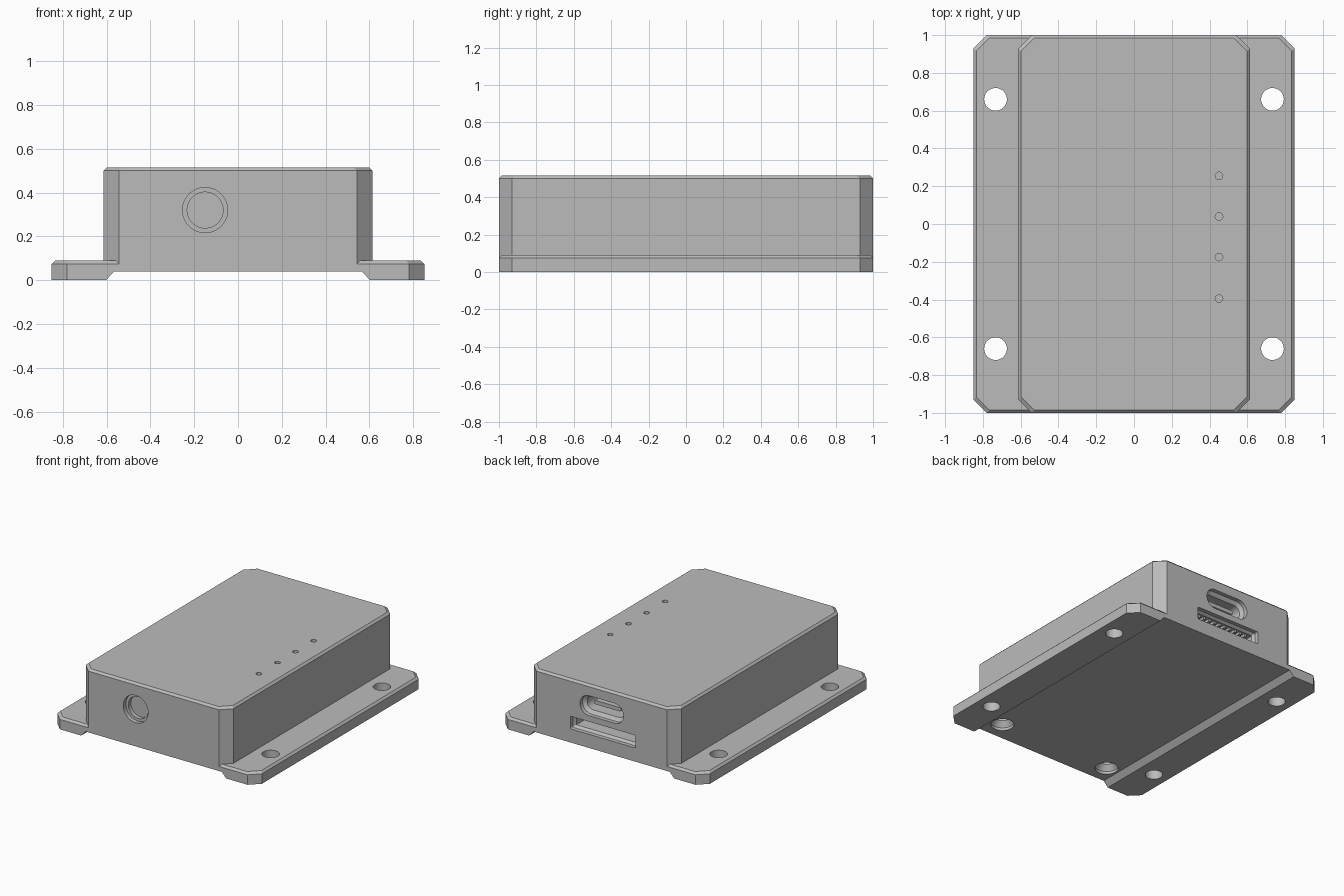
import bpy, bmesh, math
from mathutils import Vector

cube = bpy.data.objects.get("Cube")
if cube:
    bpy.data.objects.remove(cube, do_unlink=True)

grey = bpy.data.materials.new("plain grey")
grey.use_nodes = True
colour = (0.5, 0.5, 0.5, 1)
grey.diffuse_color = colour
grey.node_tree.nodes["Principled BSDF"].inputs["Base Color"].default_value = colour


def loft(name, rings):
    """Closed solid through a stack of matching rings."""
    bm = bmesh.new()
    loops = [[bm.verts.new(p) for p in ring] for ring in rings]
    n = len(loops[0])
    for a, b in zip(loops, loops[1:]):
        for i in range(n):
            bm.faces.new((a[i], a[(i + 1) % n], b[(i + 1) % n], b[i]))
    bm.faces.new(loops[0][::-1])
    bm.faces.new(loops[-1])
    bmesh.ops.recalc_face_normals(bm, faces=bm.faces)
    mesh = bpy.data.meshes.new(name)
    bm.to_mesh(mesh)
    bm.free()
    mesh.materials.append(grey)
    obj = bpy.data.objects.new(name, mesh)
    bpy.context.collection.objects.link(obj)
    return obj


def octagon(hx, hy, z, cut):
    """Rectangle with clipped corners."""
    quarter = [(hx, hy - cut), (hx - cut, hy)]
    half = quarter + [(-x, y) for x, y in quarter[::-1]]
    return [(x, y, z) for x, y in half + [(-x, -y) for x, y in half]]


def capsule(w, h, r, steps=10):
    """Rounded rectangle outline; a circle when w = h = 2r."""
    pts = []
    for k, (sx, sy) in enumerate(((1, 1), (-1, 1), (-1, -1), (1, -1))):
        for i in range(steps):
            a = (k + (i + 0.5) / steps) * math.pi / 2
            pts.append((sx * (w / 2 - r) + r * math.cos(a), sy * (h / 2 - r) + r * math.sin(a)))
    return pts


def upright(outline, x, y, z):
    return [(x + u, y + v, z) for u, v in outline]


def facing(outline, x, z, y):
    return [(x + u, y, z + v) for u, v in outline]


def circle(r):
    return capsule(2 * r, 2 * r, r)


def combine(target, tool, operation="DIFFERENCE"):
    tool.hide_render = True
    mod = target.modifiers.new("combine", "BOOLEAN")
    mod.operation, mod.solver, mod.object = operation, "EXACT", tool
    bpy.context.view_layer.objects.active = target
    bpy.ops.object.modifier_apply(modifier=mod.name)
    bpy.data.objects.remove(tool, do_unlink=True)


# Case: wide mounting plate joined to the tall body, both with chamfered tops
C, E = 0.07, 0.015
case = loft("case", [octagon(0.85, 1, 0, C), octagon(0.85, 1, 0.075, C),
                     octagon(0.85 - E, 1 - E, 0.09, C)])
body = loft("body", [octagon(0.613, 1, 0.03, C), octagon(0.613, 1, 0.5, C),
                     octagon(0.613 - E, 1 - E, 0.515, C)])
combine(case, body, "UNION")

# Channel with sloping sides along the underside
channel = [(-0.64, -0.04), (0.64, -0.04), (0.565, 0.04), (-0.565, 0.04)]
combine(case, loft("channel", [facing(channel, 0, 0, y) for y in (-1.1, 1.1)]))

# Mounting holes in the flanges
for x in (-0.733, 0.733):
    for y in (-0.66, 0.66):
        combine(case, loft("mounting_hole", [upright(circle(0.06), x, y, z) for z in (-0.1, 0.2)]))

# Countersunk screw holes under the front end
for x in (-0.47, 0.47):
    rings = ((0.08, 0.0), (0.08, 0.06), (0.05, 0.1), (0.05, 0.28))
    combine(case, loft("screw_hole", [upright(circle(r), x, -0.855, z) for r, z in rings]))

# Indicator holes in the lid
for y in (0.255, 0.04, -0.175, -0.395):
    combine(case, loft("indicator_hole", [upright(circle(0.02), 0.45, y, z) for z in (0.46, 0.6)]))

# Round stepped recess in the front
recess = ((0.103, -1.1), (0.103, -0.97), (0.082, -0.97), (0.082, -0.94))
combine(case, loft("button_recess", [facing(circle(r), -0.15, 0.32, y) for r, y in recess]))


# Stepped sockets in the back
def socket(name, x, z, w, h, r, rim):
    outer = capsule(w, h, r)
    inner = capsule(w - 2 * rim, h - 2 * rim, max(r - rim, 0.004))
    combine(case, loft(name, [facing(o, x, z, y) for o, y in
                              ((outer, 1.1), (outer, 0.97), (inner, 0.95), (inner, 0.82))]))


socket("oval_socket", 0, 0.357, 0.36, 0.15, 0.074, 0.025)
socket("card_socket", -0.01, 0.19, 0.54, 0.095, 0.01, 0.015)

# Tongue in the oval socket and contact pins in the card socket
loft("socket_tongue", [facing(capsule(0.22, 0.03, 0.01, 3), 0, 0.357, y) for y in (0.81, 0.93)])
for i in range(10):
    loft("contact_pin", [facing(capsule(0.02, 0.02, 0.002, 1), -0.217 + i * 0.046, 0.213, y)
                         for y in (0.81, 0.94)])

# Smooth the round walls and keep the edges crisp
bpy.ops.object.select_all(action="DESELECT")
case.select_set(True)
bpy.context.view_layer.objects.active = case
bpy.ops.object.shade_smooth_by_angle(angle=math.radians(25))
